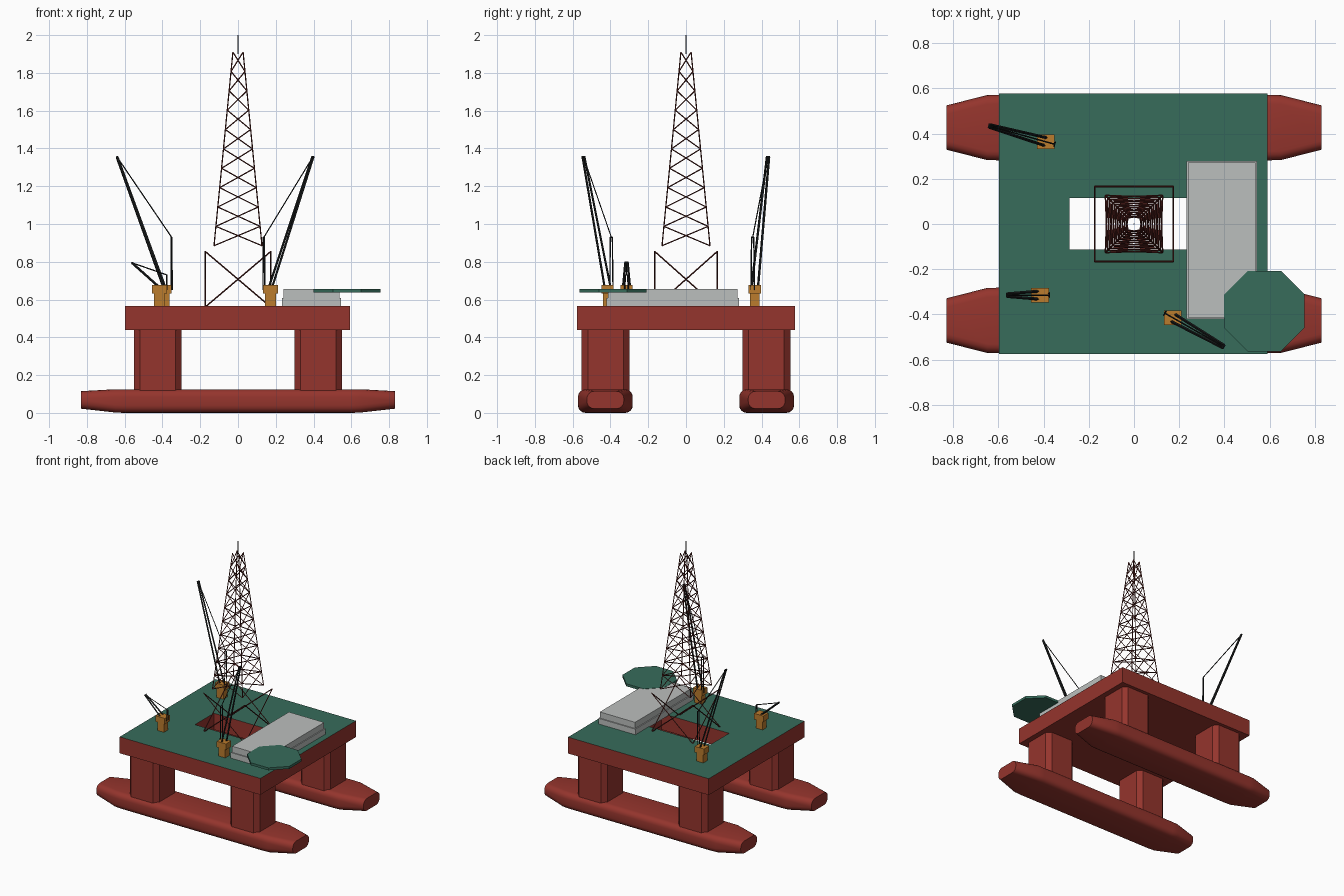
import bpy, bmesh, math
from mathutils import Vector, Matrix

if "Cube" in bpy.data.objects:
    bpy.data.objects.remove(bpy.data.objects["Cube"])


def material(name, rgb):
    m = bpy.data.materials.new(name)
    m.diffuse_color = (*rgb, 1)
    m.use_nodes = True
    m.node_tree.nodes["Principled BSDF"].inputs["Base Color"].default_value = m.diffuse_color
    return m


RED = material("hull_red", (0.30, 0.035, 0.026))
GREEN = material("deck_green", (0.038, 0.15, 0.105))
ORANGE = material("crane_orange", (0.50, 0.20, 0.026))
DARK = material("boom_dark", (0.012, 0.014, 0.014))
RUST = material("lattice_red", (0.12, 0.02, 0.016))
GREY = material("house_grey", (0.50, 0.52, 0.51))


def finish(name, bm, *mats):
    bmesh.ops.recalc_face_normals(bm, faces=bm.faces)
    me = bpy.data.meshes.new(name)
    bm.to_mesh(me)
    bm.free()
    ob = bpy.data.objects.new(name, me)
    bpy.context.collection.objects.link(ob)
    for m in mats:
        me.materials.append(m)
    return ob


def loft(name, rings, mat, smooth=False):
    """Skin a list of equal-length point rings and cap both ends."""
    bm = bmesh.new()
    vs = [[bm.verts.new(p) for p in r] for r in rings]
    n = len(vs[0])
    for a, b in zip(vs, vs[1:]):
        for i in range(n):
            bm.faces.new((a[i], a[(i + 1) % n], b[(i + 1) % n], b[i]))
    bm.faces.new(vs[0])
    bm.faces.new(vs[-1])
    ob = finish(name, bm, mat)
    if smooth:
        bpy.context.view_layer.objects.active = ob
        ob.select_set(True)
        bpy.ops.object.shade_smooth_by_angle(angle=math.radians(35))
        ob.select_set(False)
    return ob


def prism(name, outline, z0, z1, mat):
    return loft(name, [[(x, y, z) for x, y in outline] for z in (z0, z1)], mat)


def rect(x0, x1, y0, y1):
    return [(x0, y0), (x1, y0), (x1, y1), (x0, y1)]


def round_rect(x0, x1, y0, y1, r, seg):
    pts = []
    corners = ((x1 - r, y1 - r), (x0 + r, y1 - r), (x0 + r, y0 + r), (x1 - r, y0 + r))
    for k, (cx, cy) in enumerate(corners):
        for s in range(seg + 1):
            a = math.pi / 2 * (k + s / seg)
            pts.append((cx + r * math.cos(a), cy + r * math.sin(a)))
    return pts


def rods(name, segments, mat):
    """Thin square bars, each given as (start, end, half thickness)."""
    bm = bmesh.new()
    for a, b, r in segments:
        a, b = Vector(a), Vector(b)
        d = b - a
        rot = d.to_track_quat('Z', 'Y').to_matrix().to_4x4()
        bmesh.ops.create_cone(bm, cap_ends=True, segments=4, radius1=r * 1.3, radius2=r * 1.3,
                              depth=d.length, matrix=Matrix.Translation((a + b) / 2) @ rot)
    return finish(name, bm, mat)


# Pontoons and columns
for sy, side in ((-1, "front"), (1, "back")):
    rings = []
    for x, hw, z0, z1 in ((-0.83, 0.098, 0.022, 0.115), (-0.65, 0.144, 0.002, 0.125),
                          (-0.60, 0.145, 0, 0.125), (0.60, 0.145, 0, 0.125),
                          (0.65, 0.144, 0.002, 0.125), (0.83, 0.098, 0.022, 0.115)):
        sec = round_rect(-hw, hw, z0, z1, 0.04, 4)
        rings.append([(x, sy * 0.427 + y, z) for y, z in sec])
    loft(side + "_pontoon", rings, RED, smooth=True)
    for sx, end in ((-1, "left"), (1, "right")):
        cx, cy = sx * 0.425, sy * 0.425
        prism(f"{side}_{end}_column",
              round_rect(cx - 0.125, cx + 0.125, cy - 0.127, cy + 0.127, 0.032, 1),
              0.115, 0.445, RED)

# Main deck with the central opening, green on top
bm = bmesh.new()
loops = [[[bm.verts.new((x, y, z)) for x, y in o] for z in (0.44, 0.565)]
         for o in (rect(-0.597, 0.592, -0.576, 0.578), rect(-0.285, 0.285, -0.113, 0.115))]
for i in range(4):
    j = (i + 1) % 4
    for lo, hi in loops:
        bm.faces.new((lo[i], lo[j], hi[j], hi[i]))
    for level in (0, 1):
        o, n = loops[0][level], loops[1][level]
        bm.faces.new((o[i], o[j], n[j], n[i])).material_index = level
finish("main_deck", bm, RED, GREEN)

# Accommodation block in two tiers
prism("house_lower_tier", rect(0.232, 0.545, -0.42, 0.28), 0.56, 0.608, GREY)
prism("house_upper_tier", rect(0.24, 0.538, -0.413, 0.272), 0.608, 0.655, GREY)

# Octagonal landing pad
R = 0.178 / math.cos(math.pi / 8)
prism("landing_pad", [(0.577 + R * math.cos(math.pi * (k + 0.5) / 4),
                       -0.386 + R * math.sin(math.pi * (k + 0.5) / 4)) for k in range(8)],
      0.638, 0.657, GREEN)


# Drill tower: corner legs and cross bracing on four faces
def square(hx, hy, z):
    return [(x, y, z) for x, y in rect(-hx, hx, -hy, hy)]


def bracing(lo, hi, r):
    out = []
    for i in range(4):
        j = (i + 1) % 4
        out += [(lo[i], hi[j], r), (lo[j], hi[i], r)]
    return out


BAYS = 10
levels = []
for k in range(BAYS + 1):
    t = k / BAYS
    h = 0.127 + (0.027 - 0.127) * t
    levels.append(square(h, h, 0.885 + 1.025 * t))
bars = [(a, b, 0.0025) for a, b in zip(levels[0], levels[-1])]
for lo, hi in zip(levels, levels[1:]):
    bars += bracing(lo, hi, 0.0025)
rods("drill_tower", bars, RUST)
rods("tower_base_bracing", bracing(square(0.174, 0.166, 0.56), square(0.174, 0.166, 0.855), 0.003), RUST)
rods("tower_antenna", [((0, 0, 1.90), (0, 0, 2.0), 0.0025)], DARK)


# Cranes: pedestal, cab, twin-chord boom, mast and stays
def crane(name, x, y, angle, reach, tip_z, mast_z):
    d = Vector((math.cos(angle), math.sin(angle), 0))
    s = Vector((-d.y, d.x, 0))
    c = Vector((x, y, 0))

    def at(along, side, z):
        return c + d * along + s * side + Vector((0, 0, z))

    prism(name + "_pedestal", rect(x - 0.028, x + 0.028, y - 0.025, y + 0.025), 0.56, 0.64, ORANGE)
    prism(name + "_cab", rect(x - 0.039, x + 0.039, y - 0.032, y + 0.032), 0.632, 0.677, ORANGE)
    bars = []
    for k in (-1, 1):
        bars.append((at(0.0, 0.018 * k, 0.665), at(reach, 0.006 * k, tip_z), 0.005))
        bars.append((at(-0.04, 0.010 * k, 0.65), at(-0.04, 0.006 * k, mast_z), 0.003))
    bars.append((at(-0.04, 0, mast_z), at(reach, 0, tip_z), 0.0025))
    bars.append((at(-0.04, -0.008, mast_z), at(-0.04, 0.008, mast_z), 0.0025))
    bars.append((at(reach, -0.01, tip_z), at(reach, 0.01, tip_z), 0.004))
    rods(name + "_boom", bars, DARK)


crane("back_left_crane", -0.39, 0.364, math.atan2(0.07, -0.25), 0.26, 1.355, 0.93)
crane("front_right_crane", 0.172, -0.415, math.atan2(-0.128, 0.225), 0.258, 1.355, 0.93)
crane("small_front_left_crane", -0.416, -0.315, math.pi, 0.146, 0.795, 0.73)
